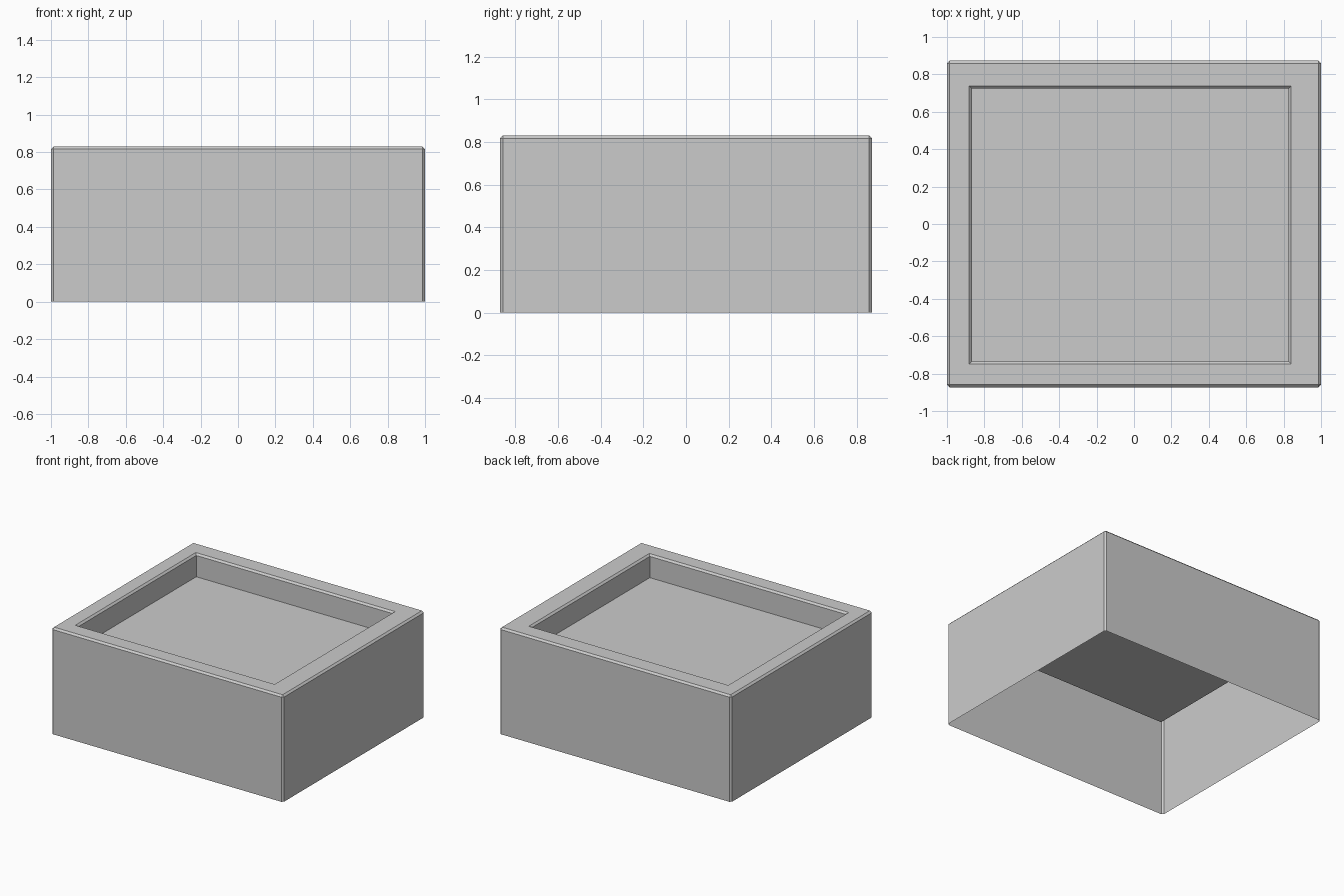
import bpy, bmesh

if "Cube" in bpy.data.objects:
    bpy.data.objects.remove(bpy.data.objects["Cube"])

C = 0.014            # chamfer width
X, Y, H = 1.0, 0.873, 0.83
FLOOR = 0.65


def ring(bm, x0, x1, y0, y1, z, c=0.0):
    """Counter-clockwise rectangle with cut corners (c = 0 collapses them)."""
    pts = [(x0 + c, y0), (x1 - c, y0), (x1, y0 + c), (x1, y1 - c),
           (x1 - c, y1), (x0 + c, y1), (x0, y1 - c), (x0, y0 + c)]
    return [bm.verts.new((x, y, z)) for x, y in pts]


bm = bmesh.new()
px0, px1, py0, py1 = -0.881, 0.84, -0.748, 0.738   # pocket opening, slightly off centre
rings = [
    # outer shell, open underneath
    ring(bm, -X, X, -Y, Y, 0, C),
    ring(bm, -X, X, -Y, Y, H - C, C),
    # flat rim
    ring(bm, -X + C, X - C, -Y + C, Y - C, H),
    ring(bm, px0, px1, py0, py1, H),
    # chamfered pocket walls
    ring(bm, px0 + C, px1 - C, py0 + C, py1 - C, H - C),
    ring(bm, px0 + C, px1 - C, py0 + C, py1 - C, FLOOR),
]
for a, b in zip(rings, rings[1:]):
    for i in range(8):
        j = (i + 1) % 8
        bm.faces.new((a[i], a[j], b[j], b[i]))
bm.faces.new(rings[-1])                            # pocket floor
bmesh.ops.remove_doubles(bm, verts=bm.verts[:], dist=1e-5)

mesh = bpy.data.meshes.new("tray_box")
bm.to_mesh(mesh)
bm.free()
bpy.context.collection.objects.link(bpy.data.objects.new("tray_box", mesh))
